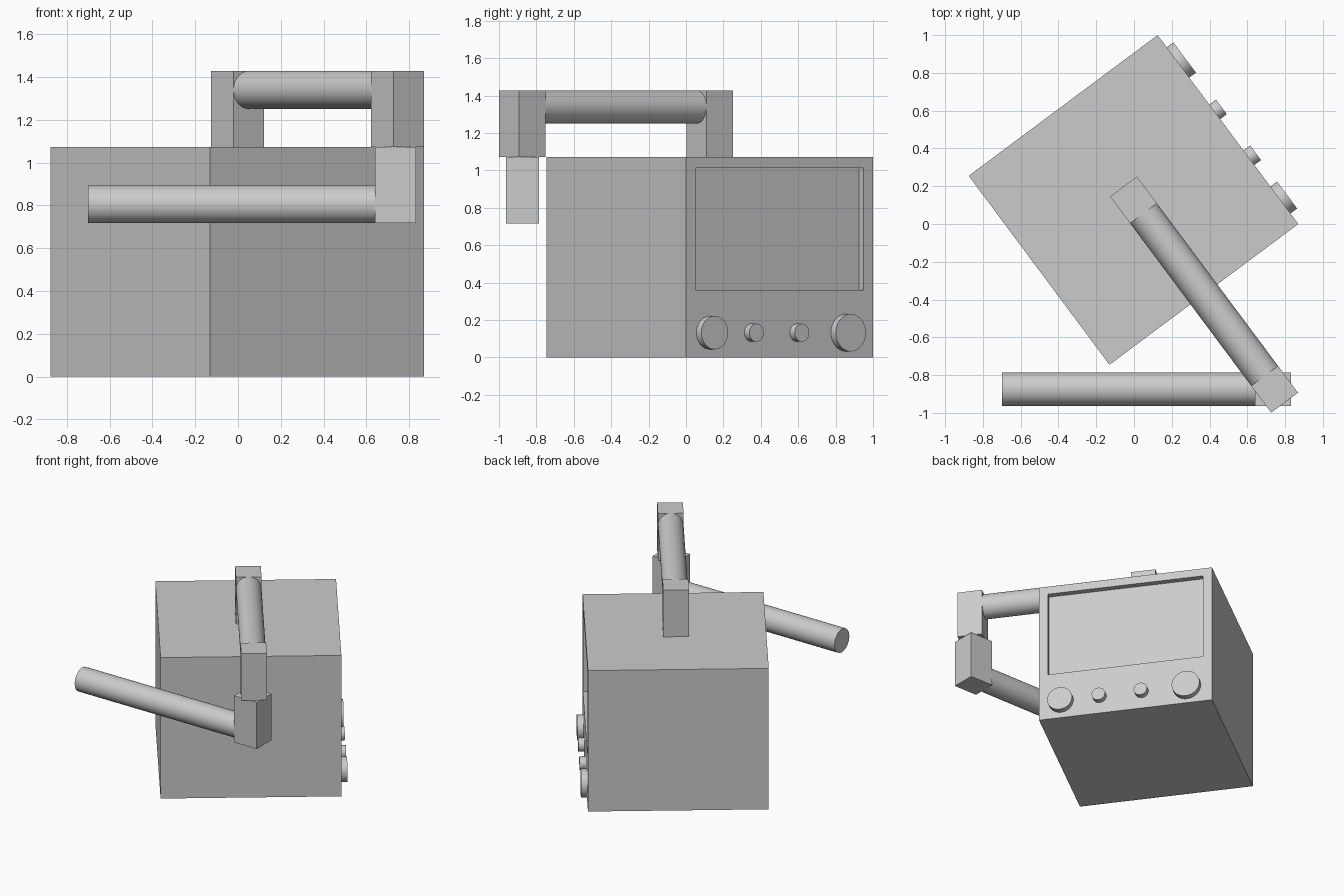
import bpy, bmesh
from math import atan2, radians
from mathutils import Matrix, Vector

if "Cube" in bpy.data.objects:
    bpy.data.objects.remove(bpy.data.objects["Cube"])

# The cabinet and upper arm share one turned frame; local +x is the screen side
FRAME = Matrix.Translation((-0.0025, 0.1275, 0)) @ Matrix.Rotation(atan2(0.745, 1), 4, 'Z')
WORLD = Matrix.Identity(4)


def finish(name, bm, frame):
    bmesh.ops.transform(bm, matrix=frame, verts=bm.verts)
    bmesh.ops.recalc_face_normals(bm, faces=bm.faces)
    me = bpy.data.meshes.new(name)
    bm.to_mesh(me)
    bm.free()
    ob = bpy.data.objects.new(name, me)
    bpy.context.collection.objects.link(ob)
    return ob


def box_mesh(lo, hi):
    lo, hi = Vector(lo), Vector(hi)
    bm = bmesh.new()
    m = Matrix.Translation((lo + hi) / 2) @ Matrix.Diagonal((*(hi - lo), 1))
    bmesh.ops.create_cube(bm, size=1, matrix=m)
    return bm


def rod(name, a, b, r, frame):
    a, b = Vector(a), Vector(b)
    bm = bmesh.new()
    m = Matrix.Translation((a + b) / 2) @ (b - a).to_track_quat('Z', 'Y').to_matrix().to_4x4()
    bmesh.ops.create_cone(bm, cap_ends=True, segments=48, radius1=r, radius2=r,
                          depth=(b - a).length, matrix=m)
    ob = finish(name, bm, frame)
    bpy.ops.object.select_all(action='DESELECT')
    ob.select_set(True)
    bpy.context.view_layer.objects.active = ob
    bpy.ops.object.shade_smooth_by_angle(angle=radians(30))


# Cabinet with a recessed screen
H, TOP = 0.6235, 1.072
bm = box_mesh((-H, -H, 0), (H, H, TOP))
screen = max(bm.faces, key=lambda f: f.calc_center_median().x)
bmesh.ops.inset_individual(bm, faces=[screen], thickness=0.06)
for v in screen.verts:
    v.co.y = 0.56 if v.co.y > 0 else -0.56
    v.co.z = 1.012 if v.co.z > TOP / 2 else 0.36
deep = bmesh.ops.extrude_discrete_faces(bm, faces=[screen])['faces'][0]
bmesh.ops.translate(bm, verts=deep.verts, vec=(-0.042, 0, 0))
finish("cabinet", bm, FRAME)

# Control knobs: position along the face, radius
knobs = [(-0.465, 0.089), (-0.186, 0.048), (0.117, 0.048), (0.443, 0.1)]
for i, (y, r) in enumerate(knobs):
    rod(f"knob_{i + 1}", (H - 0.005, y, 0.132), (H + 0.044, y, 0.132), r, FRAME)

# Upper arm: two square posts joined by a round bar
S, R, REACH, ARM_TOP = 0.0885, 0.0885, 1.25, 1.428
for name, y in (("base_post", 0), ("end_post", -REACH)):
    finish(name, box_mesh((-S, y - S, TOP), (S, y + S, ARM_TOP)), FRAME)
rod("upper_arm", (0, -S, ARM_TOP - R), (0, S - REACH, ARM_TOP - R), R, FRAME)

# Lower arm: hanging block and a free-ended bar
LOW = 0.717
finish("elbow_block", box_mesh((0.64, -0.963, LOW), (0.832, -0.786, TOP)), WORLD)
rod("lower_arm", (-0.70, -0.8745, LOW + R), (0.64, -0.8745, LOW + R), R, WORLD)
